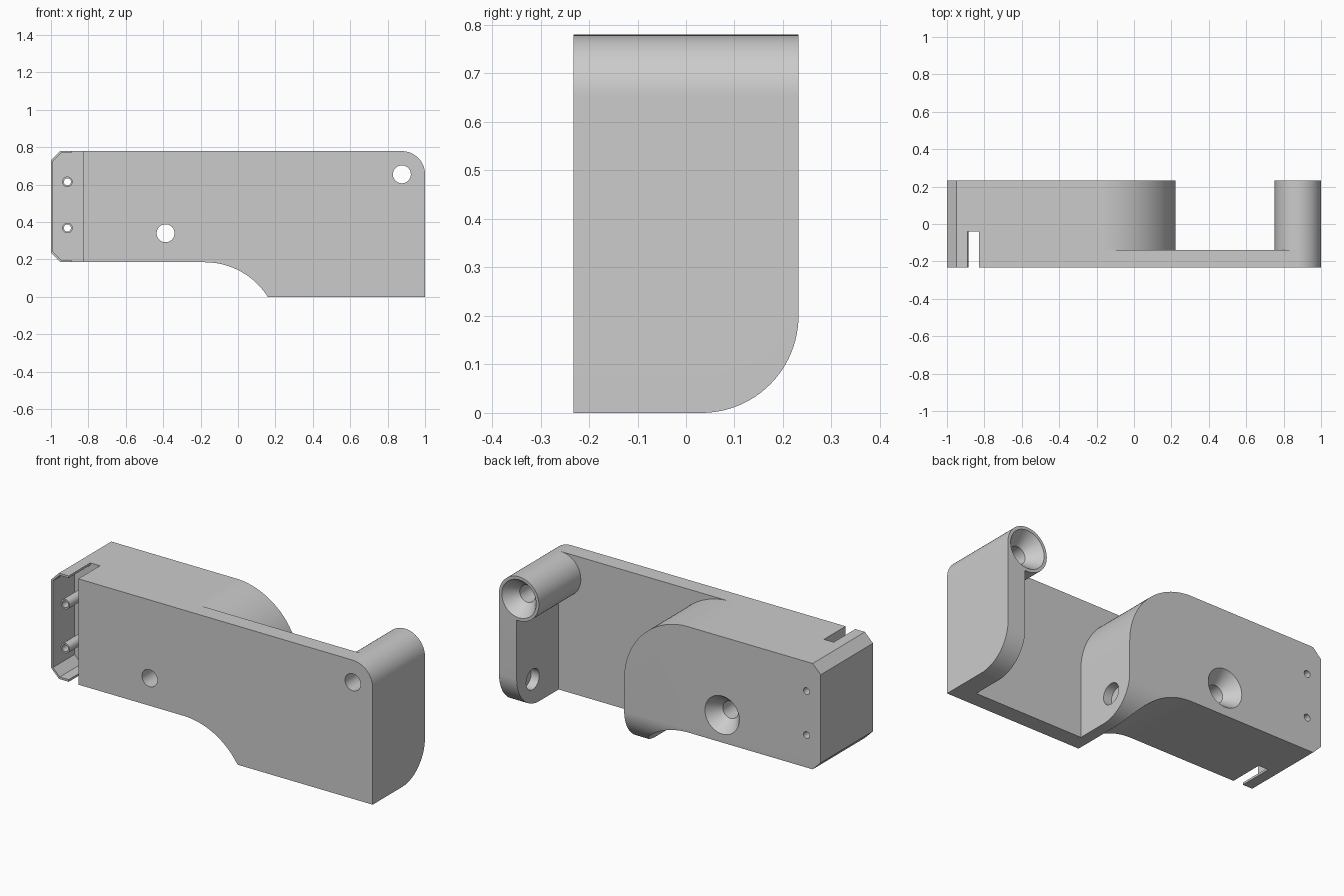
import bpy, bmesh
from math import cos, sin, pi, radians, sqrt, acos, degrees

cube = bpy.data.objects.get("Cube")
if cube:
    bpy.data.objects.remove(cube, do_unlink=True)

# Main sizes
FRONT, BACK = -0.232, 0.232
TOP, BELLY = 0.78, 0.185
BEND = 0.4                 # radius of the shoulder and of the belly curve
BEND_X = -0.178            # where both curves begin
BOSS = (0.876, 0.655)
BOSS_R = 0.124
WALL_X = 0.89
PLATE_Y = -0.14
POCKET_Y = -0.04

grey = bpy.data.materials.new("plain_grey")
grey.use_nodes = True
GREY = (0.6, 0.6, 0.6, 1)
grey.diffuse_color = GREY
grey.node_tree.nodes["Principled BSDF"].inputs["Base Color"].default_value = GREY


def arc(cx, cz, r, a0, a1, n=24):
    steps = [radians(a0 + (a1 - a0) * i / n) for i in range(n + 1)]
    return [(cx + r * cos(a), cz + r * sin(a)) for a in steps]


def finish(name, bm):
    bmesh.ops.recalc_face_normals(bm, faces=bm.faces)
    mesh = bpy.data.meshes.new(name)
    bm.to_mesh(mesh)
    bm.free()
    mesh.materials.append(grey)
    obj = bpy.data.objects.new(name, mesh)
    bpy.context.collection.objects.link(obj)
    return obj


def loft(name, rings):
    """Join matching rings of points and cap both ends."""
    bm = bmesh.new()
    loops = [[bm.verts.new(p) for p in ring] for ring in rings]
    n = len(loops[0])
    for a, b in zip(loops, loops[1:]):
        for i in range(n):
            j = (i + 1) % n
            bm.faces.new((a[i], a[j], b[j], b[i]))
    bm.faces.new(loops[0])
    bm.faces.new(loops[-1])
    return finish(name, bm)


def prism_y(name, outline, y0, y1):
    return loft(name, [[(x, y, z) for x, z in outline] for y in (y0, y1)])


def prism_x(name, outline, x0, x1):
    return loft(name, [[(x, y, z) for y, z in outline] for x in (x0, x1)])


def turned(name, x, z, profile, n=40):
    """Round shape along y from (y, radius) pairs."""
    return loft(name, [[(px, y, pz) for px, pz in arc(x, z, r, 0, 360 * (n - 1) / n, n - 1)]
                       for y, r in profile])


def cut(target, cutter):
    cutter.hide_render = True
    mod = target.modifiers.new("cut", "BOOLEAN")
    mod.operation, mod.solver, mod.object = "DIFFERENCE", "EXACT", cutter
    bpy.context.view_layer.objects.active = target
    bpy.ops.object.modifier_apply(modifier=mod.name)


# Solid silhouette of the whole bracket
end = degrees(acos(sqrt(BEND ** 2 - (BEND - BELLY) ** 2) / BEND))
outline = [(-1, BELLY + 0.05), (-0.95, BELLY)]
outline += arc(BEND_X, BELLY - BEND, BEND, 90, end)
outline += [(1, 0)]
outline += arc(*BOSS, BOSS_R, 0, 90)
outline += [(-0.95, TOP), (-1, TOP - 0.05)]
body = prism_y("bracket_body", outline, FRONT, BACK)

# Open space behind the front plate, between the block and the end wall
gap = [(BEND_X + BEND, -0.1)]
gap += arc(BEND_X, TOP - BEND, BEND, 0, 90, 32)
gap += [(BEND_X, TOP + 0.1), (BOSS[0], TOP + 0.1)]
gap += arc(*BOSS, BOSS_R, 90, 276, 40)
gap += [(WALL_X, BOSS[1] - BOSS_R), (WALL_X, -0.1)]
cutters = [prism_y("gap_cutter", gap, PLATE_Y, 0.5)]

# Rounded lower back edge
corner = arc(BACK - 0.2, 0.2, 0.2, -90, 0) + [(0.4, 0.2), (0.4, -0.1), (BACK - 0.2, -0.1)]
cutters.append(prism_x("back_edge_cutter", corner, -1.2, 1.2))

# Thin-walled pocket at the end, with its slot open above and below
T = 0.012
half = [(-0.83, 1), (-0.89, 1), (-0.89, TOP - T), (-0.946, TOP - T), (-1 + T, TOP - 0.054)]
middle = (TOP + BELLY) / 2
pocket = half + [(x, 2 * middle - z) for x, z in reversed(half)]
cutters.append(prism_y("pocket_cutter", pocket, -0.5, POCKET_Y))

# Countersunk screw holes
for x, z in (BOSS, (-0.387, 0.34)):
    sink = [(-0.4, 0.048), (BACK - 0.075, 0.048), (BACK, 0.107), (BACK + 0.02, 0.123)]
    cutters.append(turned("screw_hole_cutter", x, z, sink))

# Blind axle seats facing each other
for x in (BEND_X + BEND, WALL_X):
    cutters.append(prism_x("axle_seat_cutter", arc(0.09, 0.145, 0.058, 0, 350, 35),
                           x - 0.05, x + 0.05))

# Hollow posts in the pocket
posts, bores = [], []
for z in (0.368, 0.615):
    posts.append(turned("pocket_post", -0.912, z, [(FRONT, 0.028), (POCKET_Y + 0.01, 0.028)], 24))
    bores.append(turned("post_bore_cutter", -0.912, z, [(-0.4, 0.019), (0.4, 0.019)], 24))

for cutter in cutters + bores:
    cut(body, cutter)
for post, bore in zip(posts, bores):
    cut(post, bore)
for cutter in cutters + bores:
    bpy.data.objects.remove(cutter, do_unlink=True)

# Smooth the round surfaces, keep the edges sharp
bpy.ops.object.select_all(action="DESELECT")
for obj in [body] + posts:
    obj.select_set(True)
bpy.context.view_layer.objects.active = body
bpy.ops.object.shade_smooth_by_angle(angle=radians(25))
